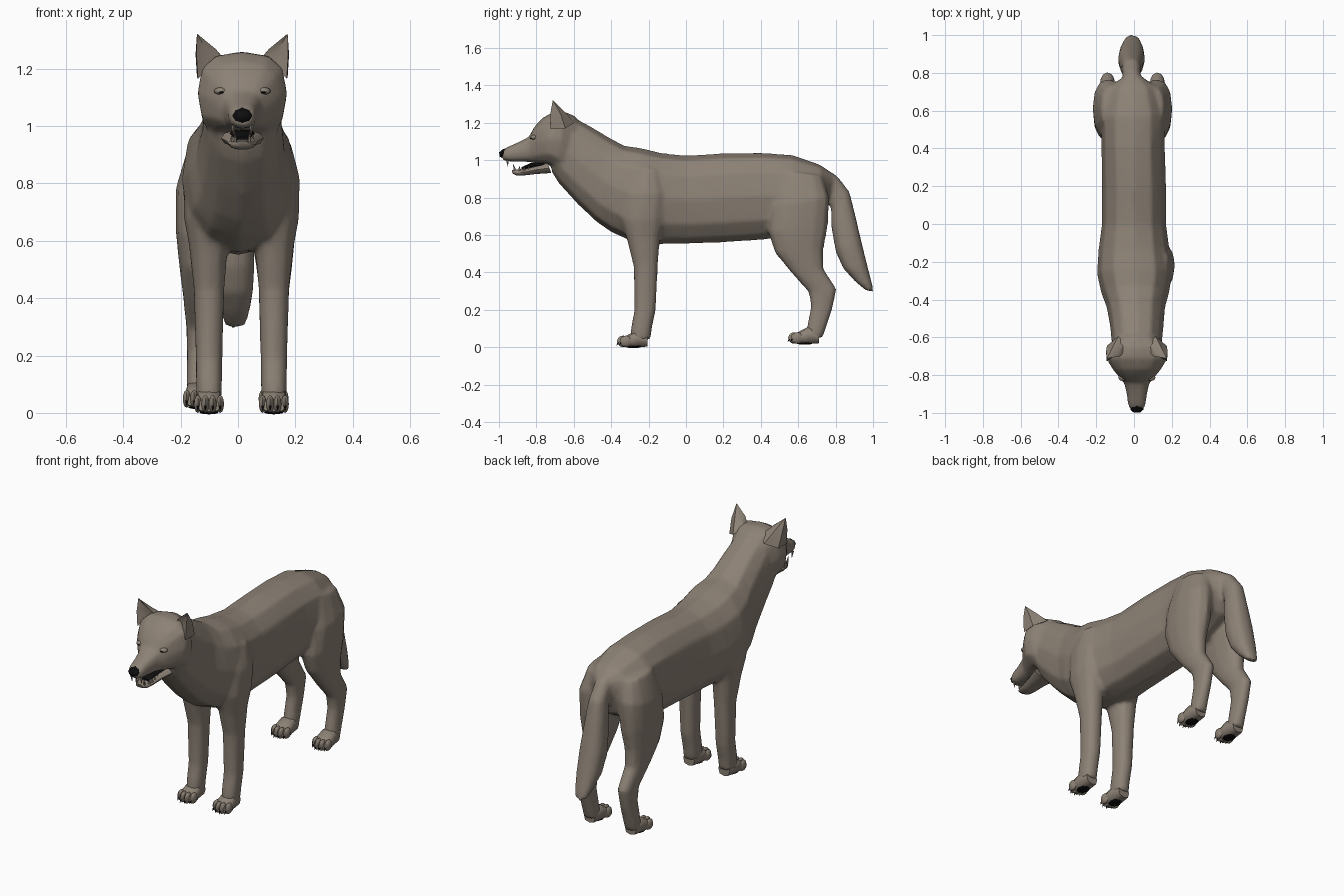
import bpy, bmesh, math
from mathutils import Matrix, Vector


def material(name, rgb):
    m = bpy.data.materials.new(name)
    m.diffuse_color = (*rgb, 1)
    return m


FUR = material("grey brown fur", (0.265, 0.222, 0.18))
BLACK = material("black", (0.004, 0.004, 0.004))


def finish(name, bm, mat, angle=50):
    bmesh.ops.recalc_face_normals(bm, faces=bm.faces[:])
    me = bpy.data.meshes.new(name)
    bm.to_mesh(me)
    bm.free()
    me.materials.append(mat)
    ob = bpy.data.objects.new(name, me)
    bpy.context.collection.objects.link(ob)
    select([ob])
    bpy.ops.object.shade_smooth_by_angle(angle=math.radians(angle))
    return ob


def select(obs):
    bpy.ops.object.select_all(action='DESELECT')
    for o in obs:
        o.select_set(True)
    bpy.context.view_layer.objects.active = obs[0]


def loft(name, sections, sides=12, e=0.85, mat=FUR, angle=60):
    """Rings given as (y0, z0, y1, z1, centre x, half width)."""
    bm = bmesh.new()
    rings = []
    for y0, z0, y1, z1, xc, hw in sections:
        ring = []
        for i in range(sides):
            a = 2 * math.pi * i / sides
            c = math.copysign(abs(math.cos(a)) ** e, math.cos(a))
            s = math.copysign(abs(math.sin(a)) ** e, math.sin(a))
            t = 0.5 - 0.5 * s
            ring.append(bm.verts.new((xc + hw * c, y0 + (y1 - y0) * t, z0 + (z1 - z0) * t)))
        rings.append(ring)
    for a, b in zip(rings, rings[1:]):
        for i in range(sides):
            j = (i + 1) % sides
            bm.faces.new((a[i], a[j], b[j], b[i]))
    bm.faces.new(rings[0])
    bm.faces.new(rings[-1])
    return finish(name, bm, mat, angle)


def blob(name, loc, size, mat=FUR, tilt=0, u=8, v=6):
    bm = bmesh.new()
    m = Matrix.Translation(loc) @ Matrix.Rotation(tilt, 4, 'X') @ Matrix.Diagonal((*size, 1))
    bmesh.ops.create_uvsphere(bm, u_segments=u, v_segments=v, radius=1, matrix=m)
    return finish(name, bm, mat)


def cone(name, base, tip, r, mat=FUR):
    base, tip = Vector(base), Vector(tip)
    d = tip - base
    bm = bmesh.new()
    m = Matrix.Translation((base + tip) / 2) @ d.to_track_quat('Z', 'Y').to_matrix().to_4x4()
    bmesh.ops.create_cone(bm, cap_ends=True, segments=5, radius1=r, radius2=r * 0.1,
                          depth=d.length, matrix=m)
    return finish(name, bm, mat)


HX = 0.015   # sideways offset of the head

# Torso and neck, from rump to throat
skin = [loft("body", [
    (.785, .925, .77, .82, -.005, .05),
    (.72, .975, .735, .70, -.005, .13),
    (.57, 1.028, .57, .61, -.005, .172),
    (.40, 1.04, .43, .575, -.005, .168),
    (.20, 1.037, .20, .56, 0, .17),
    (.00, 1.025, .00, .552, 0, .17),
    (-.13, 1.038, -.14, .55, 0, .188),
    (-.24, 1.065, -.28, .56, .003, .20),
    (-.33, 1.078, -.40, .615, .006, .18),
    (-.40, 1.115, -.48, .67, .01, .155),
    (-.50, 1.175, -.58, .765, HX, .142),
    (-.60, 1.23, -.68, .875, HX, .132),
    (-.66, 1.25, -.72, .94, HX, .12)])]

# Skull and muzzle
skin.append(loft("head", [
    (-.59, 1.235, -.63, .90, HX, .12),
    (-.65, 1.26, -.68, .945, HX, .153),
    (-.71, 1.258, -.735, .975, HX, .157),
    (-.77, 1.225, -.77, .98, HX, .128),
    (-.81, 1.18, -.81, .983, HX, .095),
    (-.84, 1.125, -.84, .99, HX, .068),
    (-.90, 1.095, -.90, .99, HX, .054),
    (-.96, 1.068, -.955, .993, HX, .047),
    (-.985, 1.05, -.98, 1.0, HX, .034)], e=0.75))

# Tail
skin.append(loft("tail", [
    (.72, .972, .70, .86, -.01, .045),
    (.81, .915, .76, .81, -.012, .047),
    (.875, .83, .775, .74, -.014, .052),
    (.905, .71, .775, .65, -.014, .062),
    (.94, .56, .80, .51, -.014, .072),
    (.972, .43, .84, .42, -.012, .066),
    (.998, .33, .905, .35, -.01, .048),
    (1.003, .295, .96, .305, -.01, .034)]))

FRONT = [(-.26, .95, -.14, .95, .11, .06), (-.335, .82, -.10, .82, .122, .082),
         (-.35, .68, -.115, .68, .118, .083), (-.315, .57, -.138, .59, .115, .068),
         (-.28, .43, -.15, .44, .113, .054), (-.276, .20, -.161, .20, .113, .047),
         (-.295, .10, -.18, .11, .113, .046), (-.30, .045, -.19, .04, .113, .044)]
HIND = [(.50, .94, .73, .92, .10, .065), (.455, .76, .768, .80, .125, .085),
        (.437, .62, .758, .64, .13, .079), (.475, .505, .735, .52, .134, .063),
        (.565, .395, .735, .42, .134, .050), (.655, .295, .806, .31, .132, .041),
        (.668, .22, .782, .20, .132, .038), (.645, .10, .748, .10, .132, .040),
        (.64, .05, .73, .05, .132, .041)]

for side, sx in (("left", -1), ("right", 1)):
    for leg, rows, mid, y0, z0 in (("front", FRONT, .012, -.37, 0), ("hind", HIND, -.008, .545, .018)):
        skin.append(loft(f"{side}_{leg}_leg", [(*r[:4], mid + sx * r[4], r[5]) for r in rows]))
        x = mid + sx * rows[-1][4]
        # Paw, dark pad, toes and claws
        loft(f"{side}_{leg}_paw", [
            (y0 + .165, z0 + .075, y0 + .165, z0 + .003, x, .036),
            (y0 + .11, z0 + .092, y0 + .11, z0, x, .045),
            (y0 + .06, z0 + .066, y0 + .06, z0, x, .05),
            (y0 + .025, z0 + .04, y0 + .025, z0 + .004, x, .04)], 8, .7)
        blob(f"{side}_{leg}_pad", (x, y0 + .09, z0 + .002), (.034, .042, .007), BLACK)
        for k in range(4):
            tx = x + (k - 1.5) * .026
            ty = y0 + (.035 if k in (1, 2) else .05)
            blob(f"{side}_{leg}_toe", (tx, ty, z0 + .031), (.0155, .034, .031), u=6)
            cone(f"{side}_{leg}_claw", (tx, ty - .024, z0 + .028), (tx, ty - .037, z0 + .008), .006, BLACK)

    # Ear: hollow front, ridged back
    bm = bmesh.new()
    pts = [(.058, -.675, 1.225), (.105, -.69, 1.215), (.155, -.725, 1.165),
           (.158, -.645, 1.17), (.10, -.595, 1.20), (.06, -.63, 1.23)]
    mids = [(.092, -.70, 1.268), (.122, -.685, 1.26), (.160, -.725, 1.25),
            (.163, -.672, 1.25), (.125, -.645, 1.255), (.095, -.672, 1.268)]
    low, high = ([bm.verts.new((HX + sx * p[0], *p[1:])) for p in q] for q in (pts, mids))
    tip = bm.verts.new((HX + sx * .158, -.712, 1.322))
    for i in range(6):
        j = (i + 1) % 6
        bm.faces.new((low[i], low[j], high[j], high[i]))
        bm.faces.new((high[i], high[j], tip))
    bm.faces.new(low)
    finish(f"{side}_ear", bm, FUR)

    # Eyelid, eye slit and fangs
    blob(f"{side}_eyelid", (HX + sx * .075, -.812, 1.122), (.024, .02, .013))
    blob(f"{side}_eye", (HX + sx * .073, -.827, 1.117), (.010, .006, .004), BLACK)
    cone(f"{side}_upper_fang", (HX + sx * .032, -.955, 1.003), (HX + sx * .03, -.952, .965), .008)
    cone(f"{side}_lower_fang", (HX + sx * .024, -.915, .945), (HX + sx * .026, -.925, .982), .007)
    for k in range(4):
        y = -.89 + .025 * k
        cone(f"{side}_cheek_tooth", (HX + sx * .037, y, .945), (HX + sx * .037, y, .968), .008)

# Fuse torso, head, legs and tail into one skin
select(skin)
bpy.ops.object.join()
body = skin[0]
m = body.modifiers.new("fuse", 'REMESH')
m.mode, m.voxel_size = 'VOXEL', 0.011
m = body.modifiers.new("soften", 'SMOOTH')
m.factor, m.iterations = 0.5, 7
m = body.modifiers.new("reduce", 'DECIMATE')
m.ratio = 0.2
bpy.ops.object.convert(target='MESH')
bpy.ops.object.shade_smooth_by_angle(angle=math.radians(60))

# Lower jaw, dark mouth lining and nose
loft("lower_jaw", [
    (-.74, .985, -.72, .93, HX, .075), (-.80, .972, -.80, .925, HX, .056),
    (-.86, .955, -.86, .918, HX, .046), (-.91, .95, -.905, .917, HX, .037),
    (-.932, .948, -.928, .928, HX, .022)], 10)
loft("mouth_lining", [
    (-.76, .99, -.76, .96, HX, .045), (-.83, .985, -.83, .953, HX, .036),
    (-.88, .962, -.88, .95, HX, .028)], 8, mat=BLACK)
loft("nose", [
    (-.955, 1.068, -.965, 1.025, HX, .034), (-.982, 1.056, -.985, 1.012, HX, .034),
    (-.999, 1.042, -.997, 1.02, HX, .017)], 8, 1.0, BLACK)
